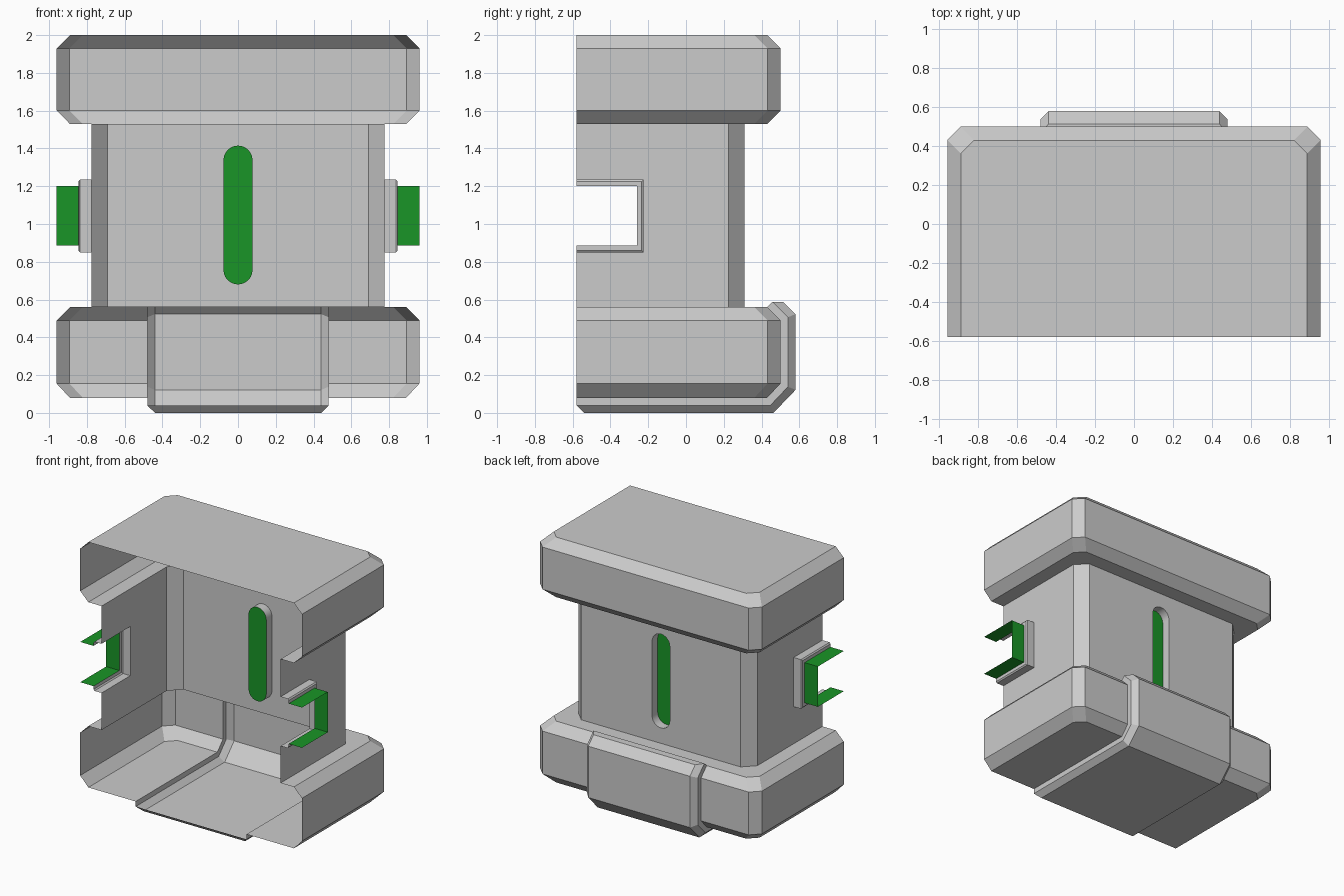
import bpy, bmesh, math

if "Cube" in bpy.data.objects:
    bpy.data.objects.remove(bpy.data.objects["Cube"])

FRONT = -0.58          # open front edge of the shell
SLOT_Y = 0.31          # outer plane of the back wall


def make_object(name, polys, mat=None, smooth=False):
    """Build a mesh from polygons given as coordinate lists."""
    bm = bmesh.new()
    for p in polys:
        bm.faces.new([bm.verts.new(v) for v in p])
    bmesh.ops.remove_doubles(bm, verts=bm.verts, dist=0.0005)
    for f in bm.faces:
        f.smooth = smooth
    me = bpy.data.meshes.new(name)
    bm.to_mesh(me)
    bm.free()
    ob = bpy.data.objects.new(name, me)
    bpy.context.collection.objects.link(ob)
    if mat:
        me.materials.append(mat)
    return ob


def loft(rows, flip=False):
    """Quads between successive rows of points."""
    polys = []
    for a, b in zip(rows, rows[1:]):
        for i in range(len(a) - 1):
            q = [a[i], a[i + 1], b[i + 1], b[i]]
            polys.append(q[::-1] if flip else q)
    return polys


def mirror_x(p):
    return [(-x, y, z) for x, y, z in reversed(p)]


green = bpy.data.materials.new("green")
green.diffuse_color = (0.01, 0.30, 0.02, 1)
green.use_nodes = True
green.node_tree.nodes["Principled BSDF"].inputs["Base Color"].default_value = green.diffuse_color


# Shell: open-fronted outline with cut corners, stacked from top to bottom
def outline(hx, yb, c, z):
    half = [(-hx, FRONT, z), (-hx, yb - c, z), (-hx + c, yb, z)]
    return half + mirror_x(half)


wide, slim, neck = (0.96, 0.50, 0.068), (0.89, 0.43, 0.068), (0.775, SLOT_Y, 0.085)
levels = [(slim, 2.0), (wide, 1.93), (wide, 1.60), (slim, 1.53), (neck, 1.53),
          (neck, 0.56), (slim, 0.56), (wide, 0.49), (wide, 0.155), (slim, 0.08)]
rows = [outline(*s, z) for s, z in levels]
NECK, BASE = 4, 6
SW = 0.48              # half width of the strap opening
shell = [rows[0][::-1]]
for k in range(len(rows) - 1):
    quads = loft(rows[k:k + 2])
    if k == NECK:      # side and back walls of the neck have openings
        quads = [quads[1], quads[3]]
    elif k >= BASE:    # the strap opens through the back of the base
        a, b = rows[k], rows[k + 1]
        left = [a[2], (-SW, *a[2][1:]), (-SW, *b[2][1:]), b[2]]
        quads[2:3] = [left, mirror_x(left)]
    shell += quads
b = rows[-1]
floor_left = [b[0], b[1], b[2], (-SW, *b[2][1:]), (-SW, *b[0][1:])]
shell += [floor_left, mirror_x(floor_left)]

# Neck side walls, notched for the side ports
PZ0, PZ1, PY, RIM = 0.885, 1.20, -0.26, 0.035


def port(x, d):
    return [(x, FRONT, PZ0 - d), (x, PY + d, PZ0 - d),
            (x, PY + d, PZ1 + d), (x, FRONT, PZ1 + d)]


hx, yb, c = neck
side = [(hx, FRONT, 0.56), (hx, yb - c, 0.56), (hx, yb - c, 1.53),
        (hx, FRONT, 1.53)] + port(hx, RIM)[::-1]
shell += [side, mirror_x(side)]

# Neck back wall, split in two around the round-ended slot
R, Z0, Z1, N = 0.077, 0.757, 1.338, 12


def slot_left(y):
    pts = []
    for zc, start in ((Z0, -math.pi / 2), (Z1, 0)):
        for i in range(N // 2 + 1):
            t = start + math.pi / 2 * i / (N // 2)
            pts.append((-R * math.cos(t), y, zc + R * math.sin(t)))
    return pts


def slot_loop(y):
    left = slot_left(y)
    return left + mirror_x(left)[1:-1]


back = [(-hx + c, yb, 0.56), (-hx + c, yb, 1.53), (0, yb, 1.53)]
back += slot_left(yb)[::-1] + [(0, yb, 0.56)]
shell += [back, mirror_x(back)]
make_object("shell", shell)

# Recessed slot: grey wall, green floor
outer, inner = slot_loop(SLOT_Y), slot_loop(SLOT_Y - 0.07)
make_object("slot_wall", loft([outer + outer[:1], inner + inner[:1]]), smooth=True)
make_object("slot_floor", [inner], green)

# Side ports: grey rim and green sleeve on each side
rim = loft([port(hx, RIM), port(0.837, RIM), port(0.845, RIM - 0.01), port(0.845, 0)])
sleeve = loft([port(0.845, 0), port(0.96, 0)])
for label, fn in (("right", list), ("left", mirror_x)):
    make_object(label + "_port_rim", [fn(p) for p in rim])
    make_object(label + "_port_sleeve", [fn(p) for p in sleeve], green)


# Strap: follows the base profile, raised with chamfered edges
def strap_row(x, o, e):
    t, s = o * math.tan(math.pi / 8), math.sqrt(0.5)
    path = [(FRONT + e, 0.08 - o), (0.43 + t, 0.08 - o), (0.5 + o, 0.155 - t),
            (0.5 + o, 0.49 + t), (0.43 + (o + e) * s, 0.56 + (o - e) * s)]
    return [(x, y, z) for y, z in path]


layers = [(0.48, 0, 0), (0.48, 0.04, 0), (0.44, 0.08, 0.04)]
r = [strap_row(-x, o, e) for x, o, e in layers]
r += [strap_row(x, o, e) for x, o, e in reversed(layers)]
strap = loft(r)
strap.append([r[i][0] for i in (1, 2, 3, 4)])
strap.append([r[i][-1] for i in (4, 3, 2, 1)])
strap.append([r[i][-1] for i in (5, 4, 1, 0)])
make_object("strap", strap)
